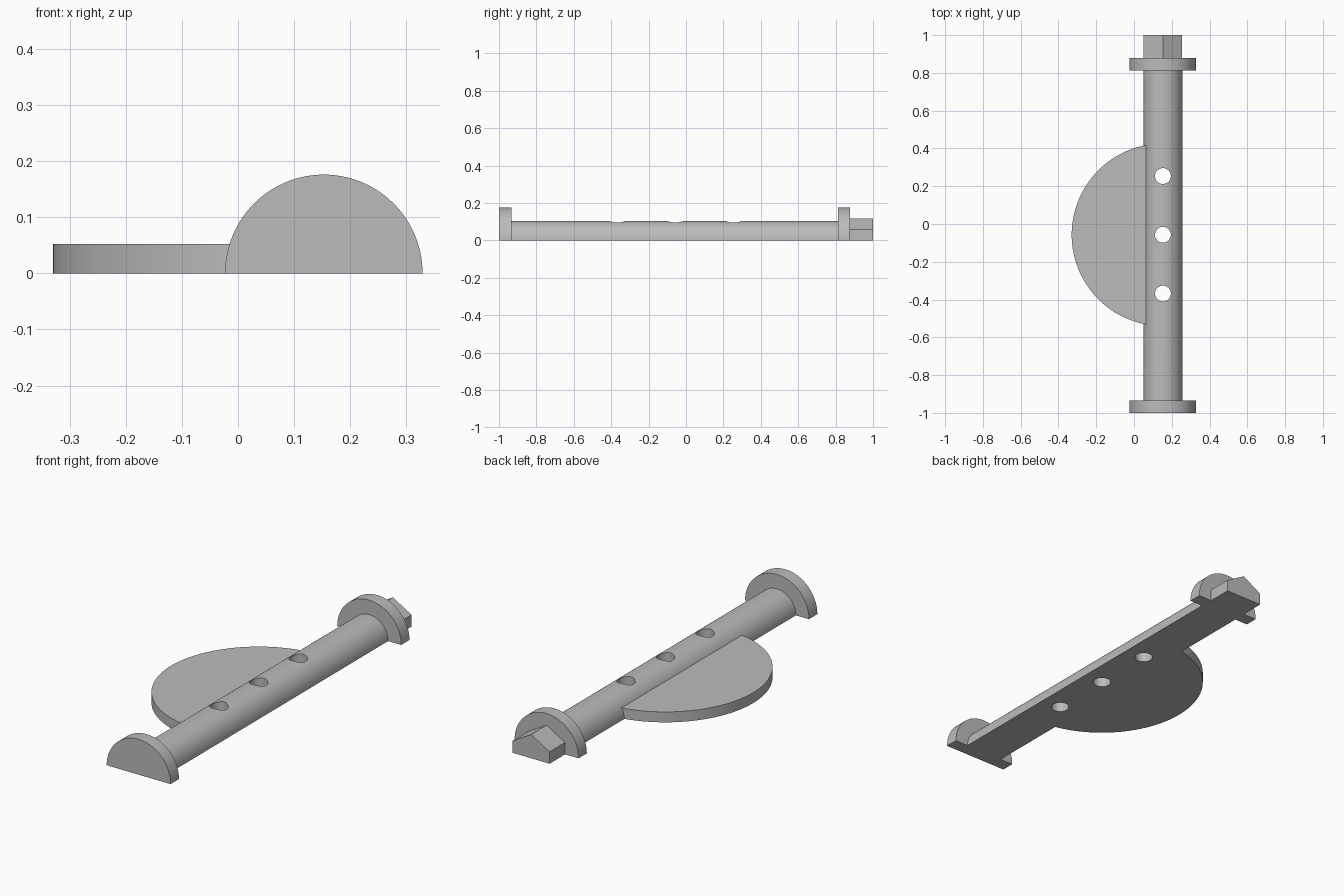
import bpy
import bmesh
from math import pi, sin, cos, radians, asin
from mathutils import Vector

cube = bpy.data.objects.get("Cube")
if cube:
    bpy.data.objects.remove(cube, do_unlink=True)

AXIS_X = 0.153      # line of the shaft
MID_Y = -0.057      # middle of the plate and the holes
SHAFT_R = 0.104

grey = bpy.data.materials.new("plain_grey")
grey.use_nodes = True
colour = (0.5, 0.5, 0.5, 1)
grey.diffuse_color = colour
grey.node_tree.nodes["Principled BSDF"].inputs["Base Color"].default_value = colour


def arc(radius, start, end, steps):
    """Points on an arc, angles in radians."""
    angles = [start + (end - start) * i / steps for i in range(steps + 1)]
    return [(radius * cos(a), radius * sin(a)) for a in angles]


def prism(name, outline, offset):
    """Extrude a closed 3D outline by an offset."""
    bm = bmesh.new()
    face = bm.faces.new([bm.verts.new(p) for p in outline])
    grown = bmesh.ops.extrude_face_region(bm, geom=[face])["geom"]
    verts = [v for v in grown if isinstance(v, bmesh.types.BMVert)]
    bmesh.ops.translate(bm, verts=verts, vec=Vector(offset))
    bmesh.ops.recalc_face_normals(bm, faces=bm.faces)
    mesh = bpy.data.meshes.new(name)
    bm.to_mesh(mesh)
    bm.free()
    mesh.materials.append(grey)
    obj = bpy.data.objects.new(name, mesh)
    bpy.context.collection.objects.link(obj)
    return obj


def along_y(name, section, y0, y1):
    """Section in x and z, run along the shaft line."""
    return prism(name, [(AXIS_X + x, y0, z) for x, z in section], (0, y1 - y0, 0))


def activate(obj):
    bpy.ops.object.select_all(action='DESELECT')
    obj.select_set(True)
    bpy.context.view_layer.objects.active = obj


def subtract(obj, cutter):
    mod = obj.modifiers.new("cut", 'BOOLEAN')
    mod.operation = 'DIFFERENCE'
    mod.solver = 'EXACT'
    mod.object = cutter
    activate(obj)
    bpy.ops.object.modifier_apply(modifier=mod.name)


# Half-round shaft and its two end flanges
shaft = along_y("shaft", arc(SHAFT_R, 0, pi, 48), -0.934, 0.813)
flange_section = arc(0.176, 0, pi, 64)
front_flange = along_y("front_flange", flange_section, -1, -0.934)
rear_flange = along_y("rear_flange", flange_section, 0.813, 0.878)

# Half-hexagon key at the back
key_section = [(0.102, 0), (0.102, 0.059), (0, 0.118), (-0.102, 0.059), (-0.102, 0)]
along_y("hex_key", key_section, 0.878, 1)

# Three holes through the shaft
for i in (-1, 0, 1):
    ring = [(AXIS_X + x, MID_Y + i * 0.311 + y, -0.1) for x, y in arc(0.042, 0, 2 * pi, 40)[:-1]]
    cutter = prism("hole_cutter", ring, (0, 0, 0.4))
    cutter.hide_render = True
    subtract(shaft, cutter)
    bpy.data.objects.remove(cutter, do_unlink=True)

# Flat round plate on the right side, trimmed to the shaft
PLATE_R = 0.483
tilt = asin(0.08 / PLATE_R)
plate_edge = arc(PLATE_R, pi / 2 + tilt, 3 * pi / 2 - tilt, 72)
plate = prism("side_plate", [(AXIS_X + x, MID_Y + y, 0) for x, y in plate_edge], (0, 0, 0.052))
subtract(plate, shaft)

# Smooth curved walls, sharp rims
for obj in (shaft, front_flange, rear_flange, plate):
    activate(obj)
    bpy.ops.object.shade_smooth_by_angle(angle=radians(30))
